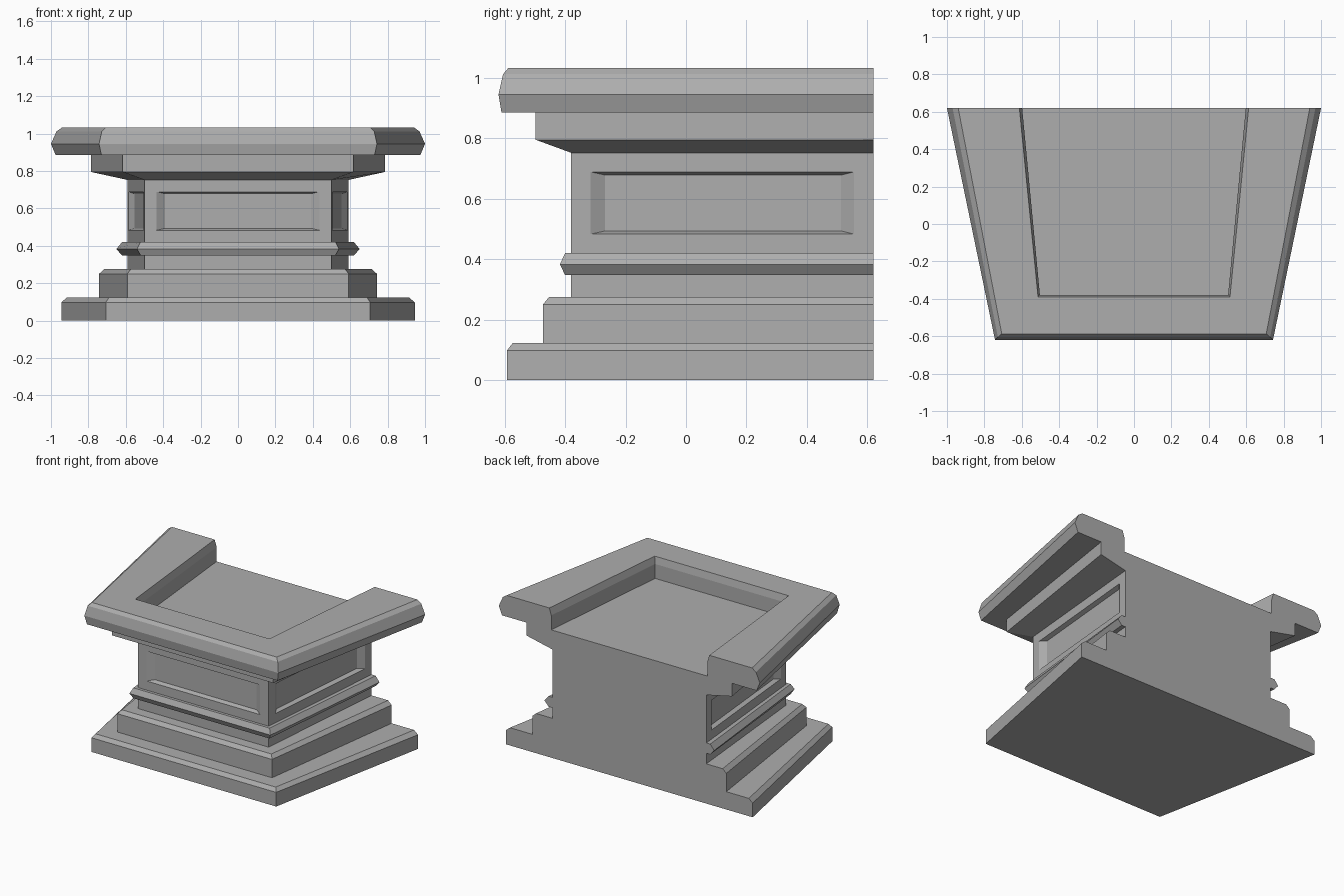
import bpy, bmesh

if "Cube" in bpy.data.objects:
    bpy.data.objects.remove(bpy.data.objects["Cube"])

BACK = 0.62
# Moulding profile: front y, half width at front, half width at back, height
PROFILE = [
    # plinth
    (-0.592, 0.707, 0.945, 0.0), (-0.592, 0.707, 0.945, 0.098), (-0.573, 0.69, 0.915, 0.123),
    # second step
    (-0.473, 0.592, 0.743, 0.123), (-0.473, 0.592, 0.743, 0.25), (-0.453, 0.573, 0.715, 0.275),
    # die with pointed band
    (-0.38, 0.50, 0.59, 0.275), (-0.38, 0.50, 0.59, 0.348), (-0.40, 0.52, 0.62, 0.348),
    (-0.417, 0.54, 0.65, 0.383), (-0.40, 0.522, 0.62, 0.42), (-0.38, 0.50, 0.59, 0.42),
    # corbel
    (-0.38, 0.50, 0.59, 0.752), (-0.497, 0.617, 0.787, 0.795), (-0.497, 0.617, 0.787, 0.885),
    # cap rim
    (-0.61, 0.73, 0.975, 0.885), (-0.62, 0.743, 1.0, 0.945), (-0.605, 0.728, 0.97, 1.012),
    (-0.587, 0.707, 0.94, 1.033),
    # recessed tray
    (-0.39, 0.513, 0.613, 1.033), (-0.38, 0.503, 0.598, 0.985), (-0.38, 0.503, 0.598, 0.885),
]
PANEL_RING = 11  # plain part of the die that carries the sunk panels


def sunk_panel(bm, quad, depth):
    """Fill a quad with a frame, sloped edges and a sunk centre."""
    a, b, c, d = [v.co.copy() for v in quad]
    normal = (b - a).cross(d - a).normalized()

    def rect(u, v, sink):
        return [bm.verts.new(a.lerp(b, s).lerp(d.lerp(c, s), t) - normal * sink)
                for s, t in ((u, v), (1 - u, v), (1 - u, 1 - v), (u, 1 - v))]

    outer = rect(0.065, 0.19, 0)
    inner = rect(0.11, 0.222, depth)
    for r0, r1 in ((quad, outer), (outer, inner)):
        for i in range(4):
            j = (i + 1) % 4
            bm.faces.new((r0[i], r0[j], r1[j], r1[i]))
    bm.faces.new(inner)


bm = bmesh.new()
rings = [[bm.verts.new(p) for p in ((-bx, BACK, z), (-fx, y, z), (fx, y, z), (bx, BACK, z))]
         for y, fx, bx, z in PROFILE]

# Three moulded sides
for k, (lo, hi) in enumerate(zip(rings, rings[1:])):
    for i in range(3):
        quad = (lo[i], lo[i + 1], hi[i + 1], hi[i])
        if k == PANEL_RING:
            sunk_panel(bm, quad, 0.028)
        else:
            bm.faces.new(quad)

# Underside, tray floor and flat back
bm.faces.new(rings[0][::-1])
bm.faces.new(rings[-1])
bm.faces.new([r[0] for r in rings] + [r[3] for r in reversed(rings)])
bmesh.ops.recalc_face_normals(bm, faces=bm.faces)

mesh = bpy.data.meshes.new("half_pedestal")
bm.to_mesh(mesh)
bm.free()

# Dark grey stone
stone = bpy.data.materials.new("dark_stone")
stone.diffuse_color = (0.42, 0.42, 0.42, 1)
stone.use_nodes = True
stone.node_tree.nodes["Principled BSDF"].inputs["Base Color"].default_value = stone.diffuse_color
mesh.materials.append(stone)
bpy.context.collection.objects.link(bpy.data.objects.new("half_pedestal", mesh))
